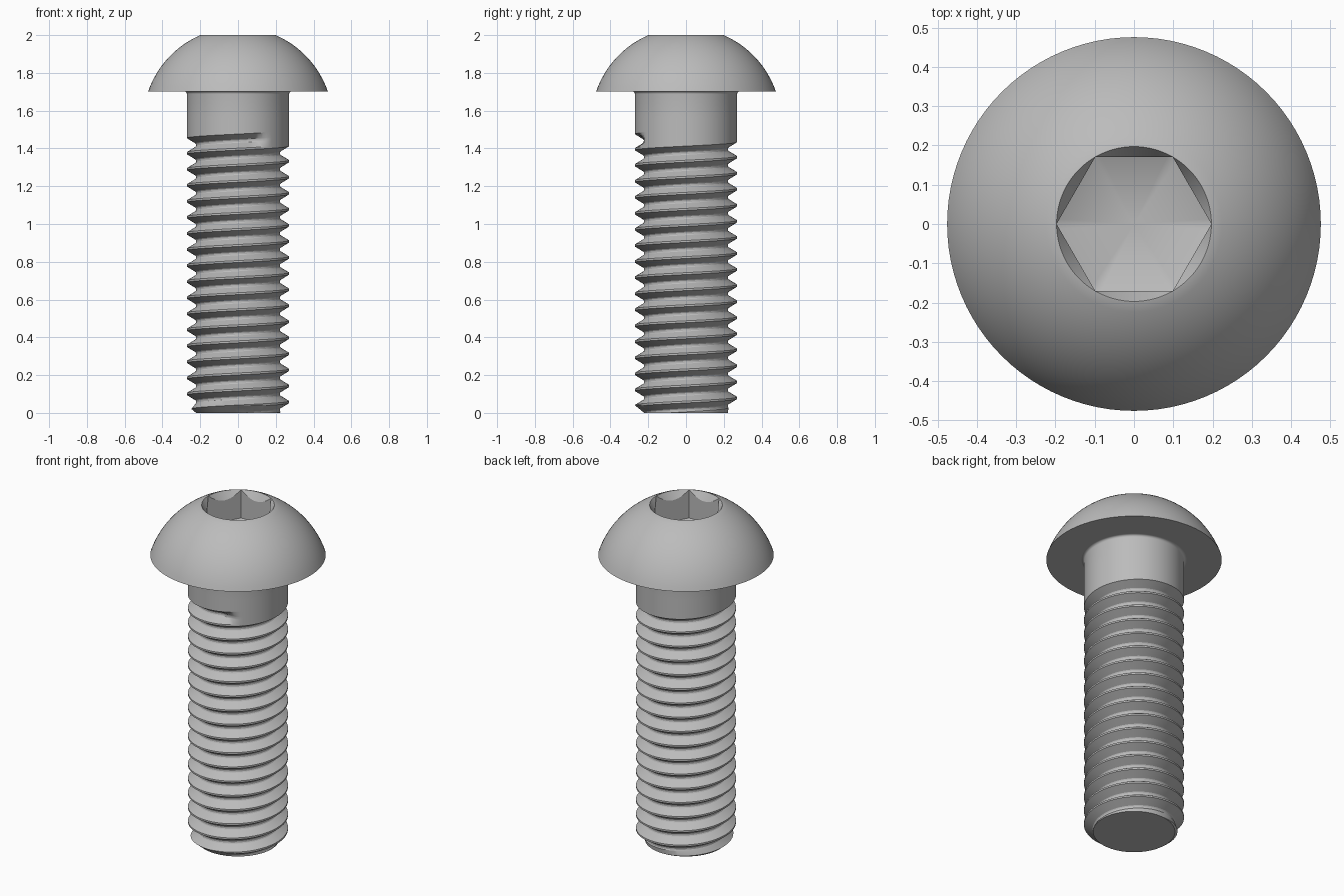
import bpy, bmesh, math

cube = bpy.data.objects.get("Cube")
if cube:
    bpy.data.objects.remove(cube, do_unlink=True)

SEG = 96
R, ROOT, PITCH = 0.271, 0.222, 0.085
SHANK_TOP, THREAD_LIMIT = 1.702, 1.56

steel = bpy.data.materials.new("grey steel")
steel.use_nodes = True
steel.diffuse_color = (0.5, 0.5, 0.5, 1)
steel.node_tree.nodes["Principled BSDF"].inputs["Base Color"].default_value = (0.5, 0.5, 0.5, 1)


def finish(name, bm, angle):
    bmesh.ops.remove_doubles(bm, verts=bm.verts, dist=0.0002)
    bmesh.ops.dissolve_degenerate(bm, edges=bm.edges, dist=0.0002)
    mesh = bpy.data.meshes.new(name)
    bm.to_mesh(mesh)
    bm.free()
    mesh.materials.append(steel)
    obj = bpy.data.objects.new(name, mesh)
    bpy.context.collection.objects.link(obj)
    bpy.ops.object.select_all(action='DESELECT')
    obj.select_set(True)
    bpy.context.view_layer.objects.active = obj
    bpy.ops.object.shade_smooth_by_angle(angle=math.radians(angle))
    return obj


def skin(bm, rows):
    """Join neighbouring rows of points with quads."""
    rows = [[bm.verts.new(p) for p in row] for row in rows]
    for a, b in zip(rows, rows[1:]):
        for i in range(len(a) - 1):
            bm.faces.new((a[i], a[i + 1], b[i + 1], b[i]))
    return rows


def ring(radius, z):
    """Closed ring; radius and z may be functions of the angle."""
    pts = []
    for i in range(SEG + 1):
        t = 2 * math.pi * (i % SEG) / SEG
        r = radius(t) if callable(radius) else radius
        h = z(t) if callable(z) else z
        pts.append((r * math.cos(t), r * math.sin(t), h))
    return pts


# Domed head with a countersunk hexagonal socket and a conical floor
SOCKET = 0.197


def hexagon(t):
    return SOCKET * math.cos(math.pi / 6) / math.cos(t % (math.pi / 3) - math.pi / 6)


def countersink(t):
    return 2 - 1.7 * (SOCKET - hexagon(t))


centre, ball = 1.538, 0.503
low, high = math.asin((SHANK_TOP - centre) / ball), math.acos(0.2 / ball)
rows = [ring(0.284, SHANK_TOP)]
for i in range(17):
    a = low + (high - low) * i / 16
    rows.append(ring(ball * math.cos(a), min(2, centre + ball * math.sin(a))))
rows += [ring(SOCKET, 2), ring(hexagon, countersink), ring(hexagon, 1.83), ring(0.0, 1.76)]
bm = bmesh.new()
skin(bm, rows)
finish("head", bm, 30)

# Plain shank with a small fillet under the head
bm = bmesh.new()
rows = [ring(R, THREAD_LIMIT)]
for i in range(7):
    a = math.pi / 2 * i / 6
    rows.append(ring(R + 0.014 * (1 - math.cos(a)), SHANK_TOP - 0.014 * (1 - math.sin(a))))
skin(bm, rows)
finish("shank", bm, 30)

# Right-handed thread: a groove profile swept along a helix, fading out at the top
PROFILE = [(0, 0), (0.06, 0), (0.39, 0.94), (0.45, 1), (0.55, 1), (0.61, 0.94), (0.94, 0), (1, 0)]
START = 1.455 - 0.94 * PITCH - PITCH / 2
END_TURN, FADE = 0.85, 0.06
rows = []
for step in range(-19 * SEG, 4 * SEG + 1):
    turn = step / SEG
    depth = (R - ROOT) * max(0, min(1, (END_TURN - turn) / FADE))
    t = 2 * math.pi * (step % SEG) / SEG
    row = []
    for f, d in PROFILE:
        z = max(0, min(THREAD_LIMIT, START + PITCH * (turn + f)))
        r = min(R - depth * d, ROOT + z * 1.2)
        row.append((r * math.cos(t), r * math.sin(t), z))
    rows.append(row)
bm = bmesh.new()
skin(bm, [r[::-1] for r in rows])
finish("thread", bm, 25)

# Flat end of the bolt
bm = bmesh.new()
bmesh.ops.create_circle(bm, cap_ends=True, segments=SEG, radius=ROOT)
bmesh.ops.reverse_faces(bm, faces=bm.faces)
finish("tip", bm, 30)
